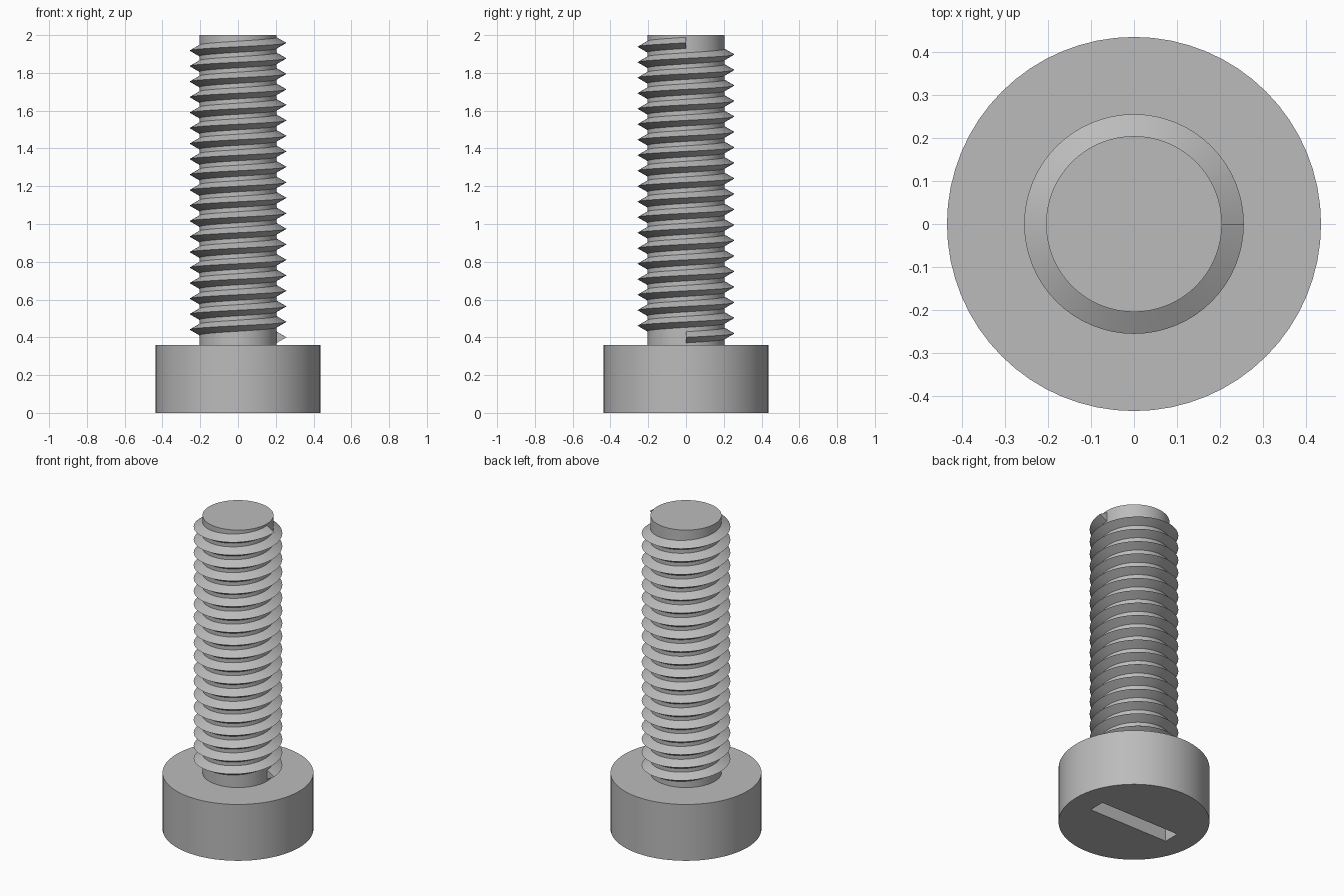
import bpy, bmesh, math

if "Cube" in bpy.data.objects:
    bpy.data.objects.remove(bpy.data.objects["Cube"])

SEG = 64             # sides of every round part
HEAD_R, HEAD_H = 0.436, 0.359
CORE_R, CREST_R = 0.205, 0.256
PITCH, TURNS = 0.08205, 19
THREAD_Z = 0.40      # height of the first crest

steel = bpy.data.materials.new("grey steel")
steel.diffuse_color = (0.5, 0.5, 0.5, 1)
steel.use_nodes = True
steel.node_tree.nodes["Principled BSDF"].inputs["Base Color"].default_value = steel.diffuse_color


def add_object(name, bm):
    bmesh.ops.recalc_face_normals(bm, faces=bm.faces)
    mesh = bpy.data.meshes.new(name)
    bm.to_mesh(mesh)
    bm.free()
    mesh.materials.append(steel)
    obj = bpy.data.objects.new(name, mesh)
    bpy.context.collection.objects.link(obj)
    return obj


def cylinder(name, radius, z0, z1):
    bm = bmesh.new()
    ring = [bm.verts.new((radius * math.cos(2 * math.pi * i / SEG),
                          radius * math.sin(2 * math.pi * i / SEG), z0)) for i in range(SEG)]
    base = bm.faces.new(ring)
    top = bmesh.ops.extrude_face_region(bm, geom=[base], use_keep_orig=True)["geom"]
    for v in top:
        if isinstance(v, bmesh.types.BMVert):
            v.co.z = z1
    return add_object(name, bm)


# Head and shank core
head = cylinder("head", HEAD_R, 0, HEAD_H)
cylinder("shank_core", CORE_R, HEAD_H - 0.02, 2)

# Screwdriver slot cut into the underside of the head
bm = bmesh.new()
bmesh.ops.create_cube(bm, size=1)
bmesh.ops.scale(bm, vec=(0.565, 0.105, 0.4), verts=bm.verts)
slot = add_object("slot_cutter", bm)
slot.hide_render = True
slot.hide_set(True)
cut = head.modifiers.new("slot", 'BOOLEAN')
cut.operation = 'DIFFERENCE'
cut.solver = 'EXACT'
cut.object = slot

# Right-handed helical thread: V profile swept upward, its root sunk into the core
ROOT_R = CORE_R - 0.01
HALF = (CREST_R - ROOT_R) * math.tan(math.radians(30))
profile = [(ROOT_R, -HALF), (CREST_R, 0), (ROOT_R, HALF)]
bm = bmesh.new()
rings = []
for i in range(TURNS * SEG + 1):
    a = 2 * math.pi * i / SEG
    z = THREAD_Z + PITCH * i / SEG
    rings.append([bm.verts.new((r * math.cos(a), r * math.sin(a), z + dz)) for r, dz in profile])
for lower, upper in zip(rings, rings[1:]):
    for j in range(3):
        k = (j + 1) % 3
        bm.faces.new((lower[j], lower[k], upper[k], upper[j]))
bm.faces.new(rings[0])
bm.faces.new(rings[-1])
add_object("thread", bm)

# Smooth the round walls, keep rims and crests sharp
for obj in bpy.data.objects:
    if obj is not slot and obj.name != "slot_cutter":
        bpy.ops.object.select_all(action='DESELECT')
        obj.select_set(True)
        bpy.context.view_layer.objects.active = obj
        bpy.ops.object.shade_smooth_by_angle(angle=math.radians(30))
